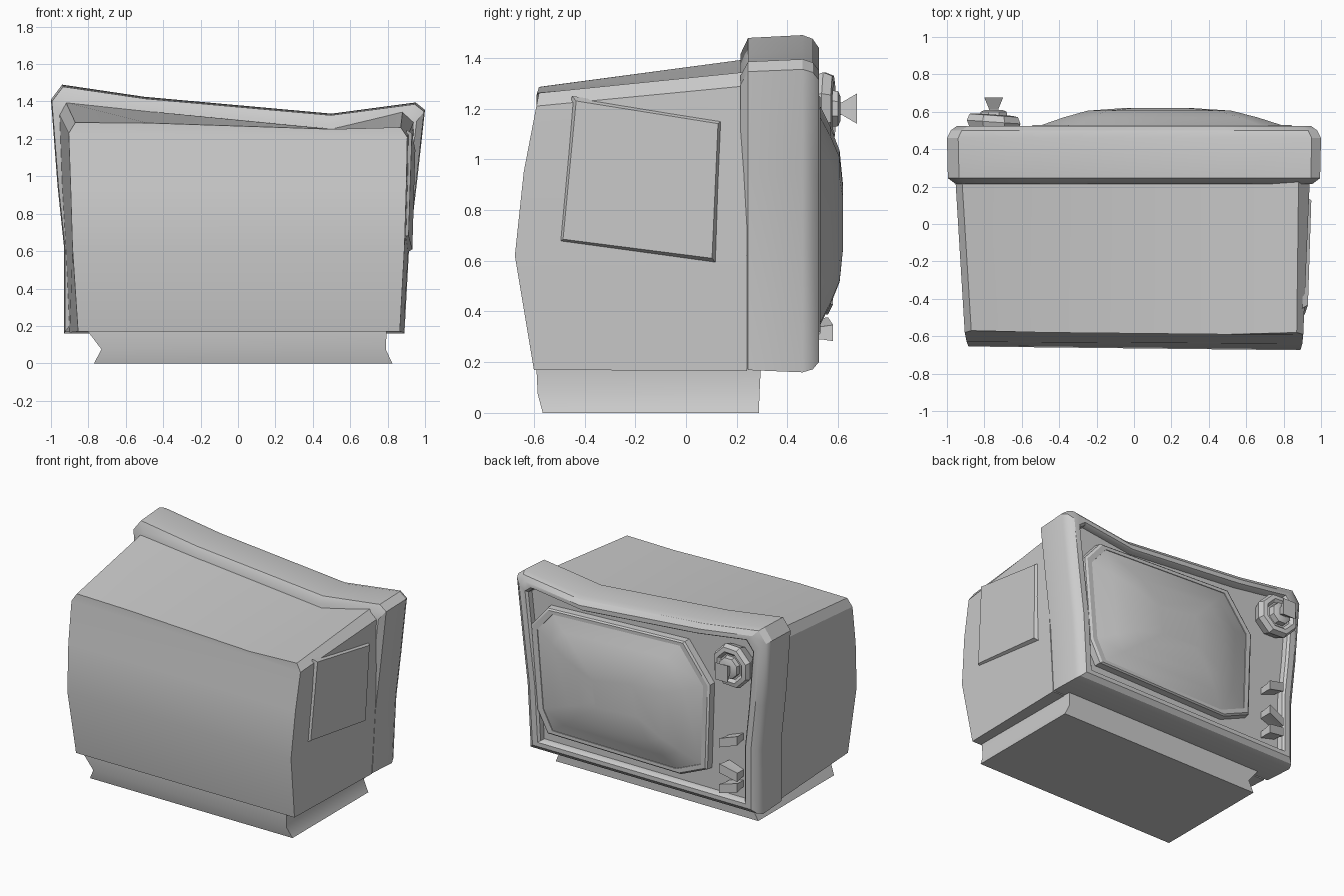
import bpy, bmesh, math
from mathutils import Vector

cube = bpy.data.objects.get("Cube")
if cube:
    bpy.data.objects.remove(cube)

grey = bpy.data.materials.new("plain_grey")
grey.use_nodes = True
grey.diffuse_color = (0.6, 0.6, 0.6, 1)
grey.node_tree.nodes["Principled BSDF"].inputs["Base Color"].default_value = (0.6, 0.6, 0.6, 1)


def loft(name, rings, caps=True, rows=False, angle=30):
    """Skin a list of equal-length point rings into a closed solid."""
    bm = bmesh.new()
    loops = [[bm.verts.new(p) for p in ring] for ring in rings]
    n = len(loops[0])
    for a, b in zip(loops, loops[1:]):
        for i in range(n):
            j = (i + 1) % n
            bm.faces.new((a[i], a[j], b[j], b[i]))
    if caps:
        bm.faces.new(loops[0])
        if rows:  # end built as rows, so that it can bend with height
            e = loops[-1]
            for i in range(3):
                bm.faces.new((e[i], e[i + 1], e[n - 2 - i], e[n - 1 - i]))
            bm.faces.new(e[3:n - 3])
        else:
            bm.faces.new(loops[-1])
    bmesh.ops.recalc_face_normals(bm, faces=bm.faces)
    mesh = bpy.data.meshes.new(name)
    bm.to_mesh(mesh)
    bm.free()
    obj = bpy.data.objects.new(name, mesh)
    bpy.context.collection.objects.link(obj)
    mesh.materials.append(grey)
    bpy.ops.object.select_all(action='DESELECT')
    obj.select_set(True)
    bpy.context.view_layer.objects.active = obj
    bpy.ops.object.shade_smooth_by_angle(angle=math.radians(angle))
    return obj


def at_y(outline, y, sx=1.0, sz=1.0, cx=0.0, cz=0.75):
    """Place an (x, z) outline at depth y, scaled about a centre."""
    return [(cx + (x - cx) * sx, y, cz + (z - cz) * sz) for x, z in outline]


# Rear housing: bowed back, slanted lopsided top
body_front = [(-.90, .165), (-.92, .62), (-.94, .95), (-.955, 1.33), (-.92, 1.395), (-.45, 1.345),
              (.5, 1.255), (.88, 1.345), (.94, 1.29), (.93, .95), (.912, .62), (.885, .165)]
body_back = [(-.855, -.60, .17), (-.885, -.655, .62), (-.895, -.63, .95), (-.905, -.58, 1.23),
             (-.87, -.57, 1.287), (-.48, -.58, 1.285), (.5, -.59, 1.252), (.87, -.58, 1.262),
             (.905, -.59, 1.21), (.90, -.64, .95), (.89, -.675, .62), (.865, -.60, .17)]
loft("rear_housing", [at_y(body_front, .24), body_back], rows=True)

# Screen casing: flared band, bevelled rim and recessed panel
casing = [(-.93, .16), (-.93, .62), (-.965, .95), (-1, 1.41), (-.94, 1.49), (-.5, 1.425),
          (.5, 1.335), (.95, 1.395), (1, 1.355), (.955, .95), (.915, .62), (.89, .16)]
profile = [(.215, .955, .90), (.245, .995, .985), (.46, 1, 1), (.5, .98, .98), (.525, .945, .93),
           (.525, .90, .88), (.51, .885, .865), (.475, .88, .86)]
loft("screen_casing", [at_y(casing, y, sx, sz) for y, sx, sz in profile])

# Screen: raised frame with cut corners, then the bulging glass
frame = [(.73, 1.21), (.86, 1.06), (.81, .46), (.73, .31), (-.33, .30), (-.54, .39),
         (-.56, 1.0), (-.36, 1.26)]


def screen_ring(y, s):
    return at_y(frame, y, s, s, .12, .77)


loft("screen_frame", [screen_ring(y, s) for y, s in
                      [(.46, 1.0), (.52, .99), (.53, .97), (.53, .92), (.46, .90)]])
loft("screen_glass", [screen_ring(y, s) for y, s in
                      [(.46, .93), (.525, .92), (.57, .73), (.606, .54), (.62, .25)]], angle=40)


def turned(name, centre, profile, sides=8, tilt=0.0):
    """Loft regular polygons along y about a centre."""
    cx, cz = centre
    rings = []
    for y, r in profile:
        ring = []
        for k in range(sides):
            t = 2 * math.pi * (k + .5) / sides
            dx = r * math.cos(t)
            ring.append((cx + dx, y - dx * tilt, cz + r * math.sin(t)))
        rings.append(ring)
    return loft(name, rings)


# Tuning dial: dished disc, hub and flared grip
dial = (-.75, 1.2)
turned("dial_disc", dial, [(.46, .12), (.545, .155), (.58, .14), (.585, .11), (.565, .09)], tilt=.07)
turned("dial_hub", dial, [(.55, .08), (.60, .075), (.61, .05)])
grip = [(-1, -1), (1, -1), (1, 1), (-1, 1)]
loft("dial_grip", [[(dial[0] + a * w, y, dial[1] + b * h) for a, b in grip]
                   for y, w, h in [(.58, .025, .025), (.615, .025, .025), (.675, .05, .06)]])

# Small wedge buttons below the dial
for i, (z, slant) in enumerate([(.66, -.02), (.44, .02), (.33, -.015)]):
    x = -.73
    loft(f"button_{i + 1}", [[(x + a * w, y + a * .01, z + b * h + a * slant) for a, b in grip]
                             for y, w, h in [(.46, .055, .022), (.53, .06, .026), (.57, .065, .032)]])

# Side plate on the left wall
plate = [(-.45, 1.25, .90, .93), (.145, 1.155, .92, .948), (.12, .59, .90, .932), (-.505, .67, .88, .912)]
mid = Vector((-.17, .92))
inner = [(x0, y, z) for y, z, x0, x1 in plate]
outer = []
for y, z, x0, x1 in plate:
    p = mid + (Vector((y, z)) - mid) * .94
    outer.append((x1, p.x, p.y))
loft("side_plate", [inner, outer])

# Waisted plinth
levels = [(0, -.77, .825, -.565, .287), (.075, -.73, .79, -.585, .29), (.18, -.81, .795, -.59, .295)]
loft("plinth", [[(l, b, z), (r, b, z), (r, f, z), (l, f, z)] for z, l, r, b, f in levels])
